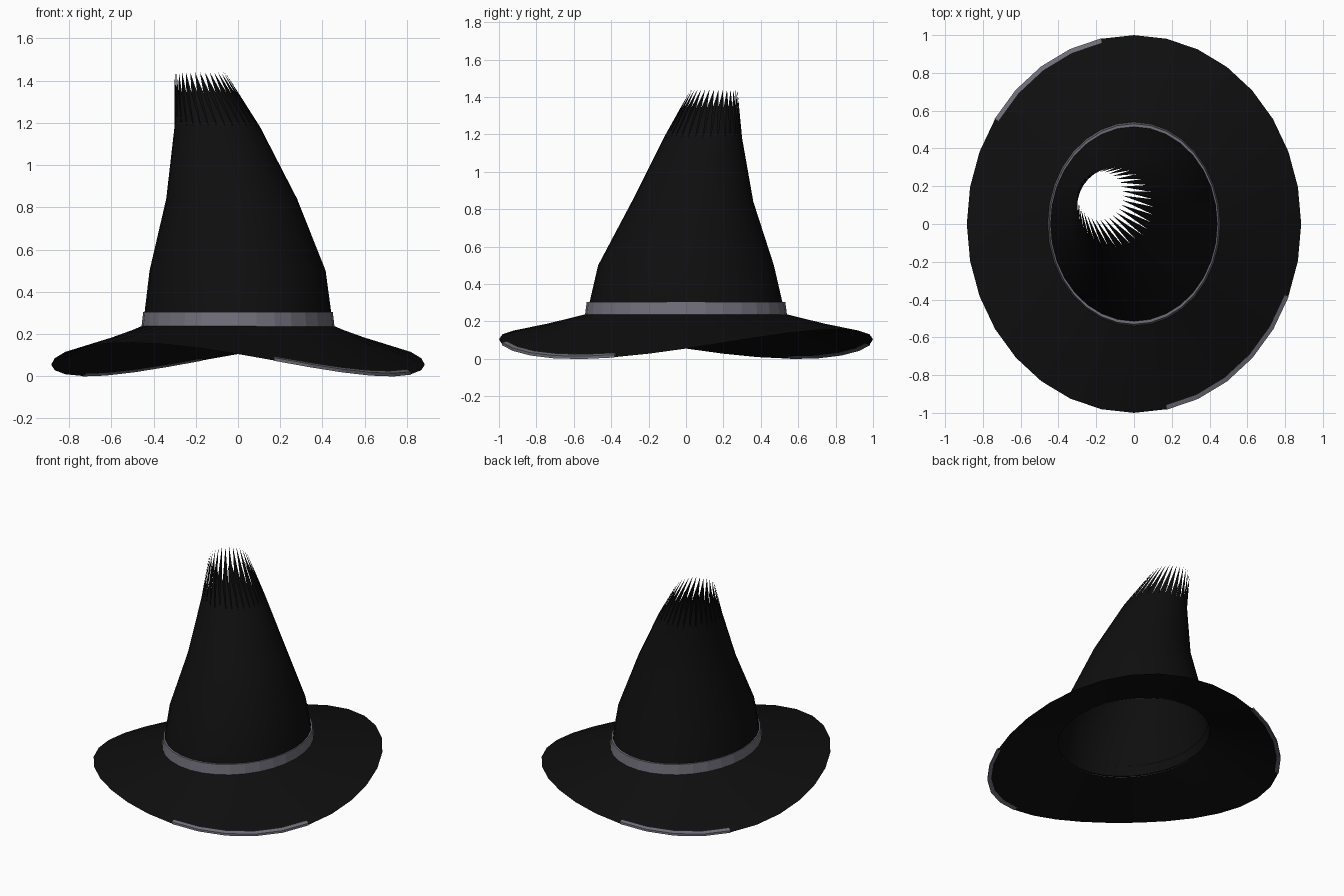
import bpy, bmesh, math

if "Cube" in bpy.data.objects:
    bpy.data.objects.remove(bpy.data.objects["Cube"])

SEG = 32


def material(name, rgb):
    m = bpy.data.materials.new(name)
    m.diffuse_color = (*rgb, 1.0)
    m.use_nodes = True
    m.node_tree.nodes["Principled BSDF"].inputs["Base Color"].default_value = m.diffuse_color
    return m


BLACK = material("black felt", (0.0045, 0.0045, 0.0048))
GREY = material("grey ribbon", (0.165, 0.16, 0.195))


def finish(name, bm, mat, smooth=False):
    mesh = bpy.data.meshes.new(name)
    bm.to_mesh(mesh)
    bm.free()
    obj = bpy.data.objects.new(name, mesh)
    bpy.context.collection.objects.link(obj)
    mesh.materials.append(mat)
    if smooth:
        bpy.context.view_layer.objects.active = obj
        obj.select_set(True)
        bpy.ops.object.shade_smooth_by_angle(angle=math.radians(30))
        obj.select_set(False)
    return obj


def angle(i):
    return 2 * math.pi * i / SEG


def ring(bm, cx, cy, rx, ry, z):
    return [bm.verts.new((cx + rx * math.cos(angle(i)),
                          cy + ry * math.sin(angle(i)), z)) for i in range(SEG)]


def bridge(bm, low, high):
    for i in range(SEG):
        j = (i + 1) % SEG
        bm.faces.new((low[i], low[j], high[j], high[i]))


def brim_point(i, f, lift=0.0):
    """Point on the twisted brim; f runs from 0 (crown) to 1 (edge)."""
    t = angle(i)
    edge_z = 0.08 - 0.025 * math.cos(2 * t) + 0.075 * math.sin(2 * t)
    return ((0.45 + 0.435 * f) * math.cos(t),
            (0.53 + 0.47 * f) * math.sin(t),
            0.24 + (edge_z - 0.24) * f + lift)


# Brim: twisted oval sheet
bm = bmesh.new()
rows = [[bm.verts.new(brim_point(i, f)) for i in range(SEG)] for f in (1, 0.5, 0)]
for low, high in zip(rows, rows[1:]):
    bridge(bm, low, high)
finish("brim", bm, BLACK, True)

# Crown: leaning open cone, (centre x, centre y, radius x, radius y, height)
bm = bmesh.new()
levels = [(0, 0, 0.45, 0.53, 0.24), (-0.002, 0, 0.417, 0.47, 0.5),
          (-0.03, 0.035, 0.31, 0.325, 0.84), (-0.098, 0.09, 0.203, 0.21, 1.18)]
rings = [ring(bm, *lv) for lv in levels]
for low, high in zip(rings, rings[1:]):
    bridge(bm, low, high)
# Frayed tip: one spike on each segment of the top ring
tips = ring(bm, -0.18, 0.15, 0.12, 0.125, 1.44)
for i in range(SEG):
    bm.faces.new((rings[-1][i], rings[-1][(i + 1) % SEG], tips[i]))
finish("crown", bm, BLACK, True)

# Hat band
bm = bmesh.new()
band = [ring(bm, 0, 0, 0.457, 0.54, 0.236), ring(bm, 0, 0, 0.449, 0.531, 0.304),
        ring(bm, 0, 0, 0.438, 0.515, 0.304)]
for low, high in zip(band, band[1:]):
    bridge(bm, low, high)
finish("hat_band", bm, GREY)


# Raised trim strips along the brim edge
def trim(name, start, end):
    bm = bmesh.new()
    corners = ((1.005, -0.001), (1.005, 0.014), (0.95, 0.012), (0.95, -0.001))
    cols = [[bm.verts.new(brim_point(i, f, lift)) for f, lift in corners]
            for i in range(start, end + 1)]
    for a, b in zip(cols, cols[1:]):
        for k in range(4):
            n = (k + 1) % 4
            bm.faces.new((a[k], b[k], b[n], a[n]))
    bm.faces.new(cols[0])
    bm.faces.new(cols[-1][::-1])
    bmesh.ops.recalc_face_normals(bm, faces=bm.faces)
    finish(name, bm, GREY)


trim("front_trim", 25, 30)
trim("back_trim", 9, 13)
